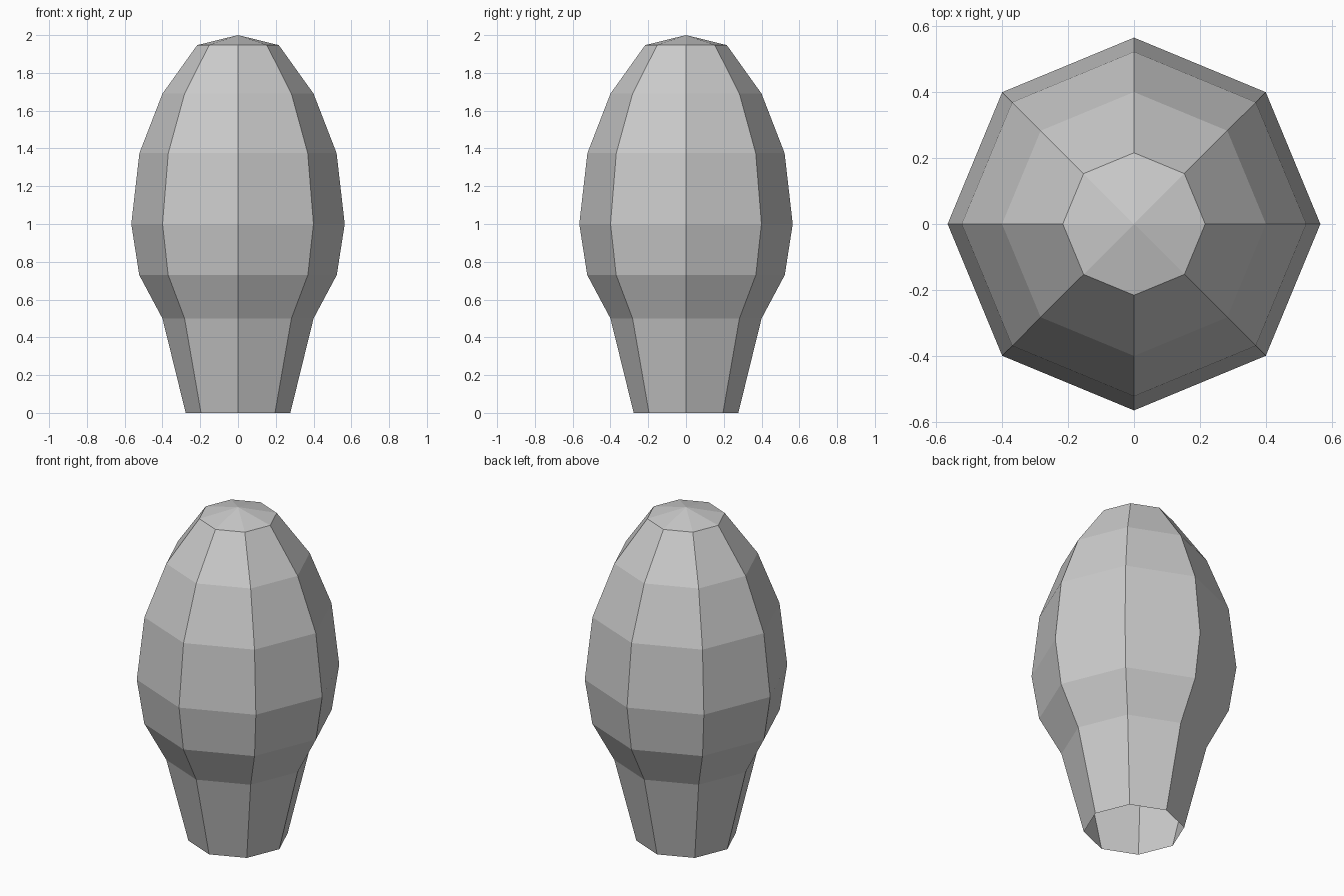
import bpy, bmesh, math

if "Cube" in bpy.data.objects:
    bpy.data.objects.remove(bpy.data.objects["Cube"])

SIDES = 8
# Radius and height of each ring, bottom to top
PROFILE = [(0.277, 0.0), (0.40, 0.50), (0.523, 0.73), (0.565, 1.0),
           (0.522, 1.375), (0.40, 1.69), (0.216, 1.947)]

bm = bmesh.new()
rings = []
for r, z in PROFILE:
    rings.append([bm.verts.new((r * math.cos(2 * math.pi * i / SIDES),
                                r * math.sin(2 * math.pi * i / SIDES), z))
                  for i in range(SIDES)])

# Side walls, left open at the bottom
for low, high in zip(rings, rings[1:]):
    for i in range(SIDES):
        j = (i + 1) % SIDES
        bm.faces.new((low[i], low[j], high[j], high[i]))

# Shallow pointed cap
tip = bm.verts.new((0, 0, 2.0))
for i in range(SIDES):
    bm.faces.new((rings[-1][i], rings[-1][(i + 1) % SIDES], tip))

mesh = bpy.data.meshes.new("bulb_shell")
bm.to_mesh(mesh)
bm.free()
bpy.context.collection.objects.link(bpy.data.objects.new("bulb_shell", mesh))
